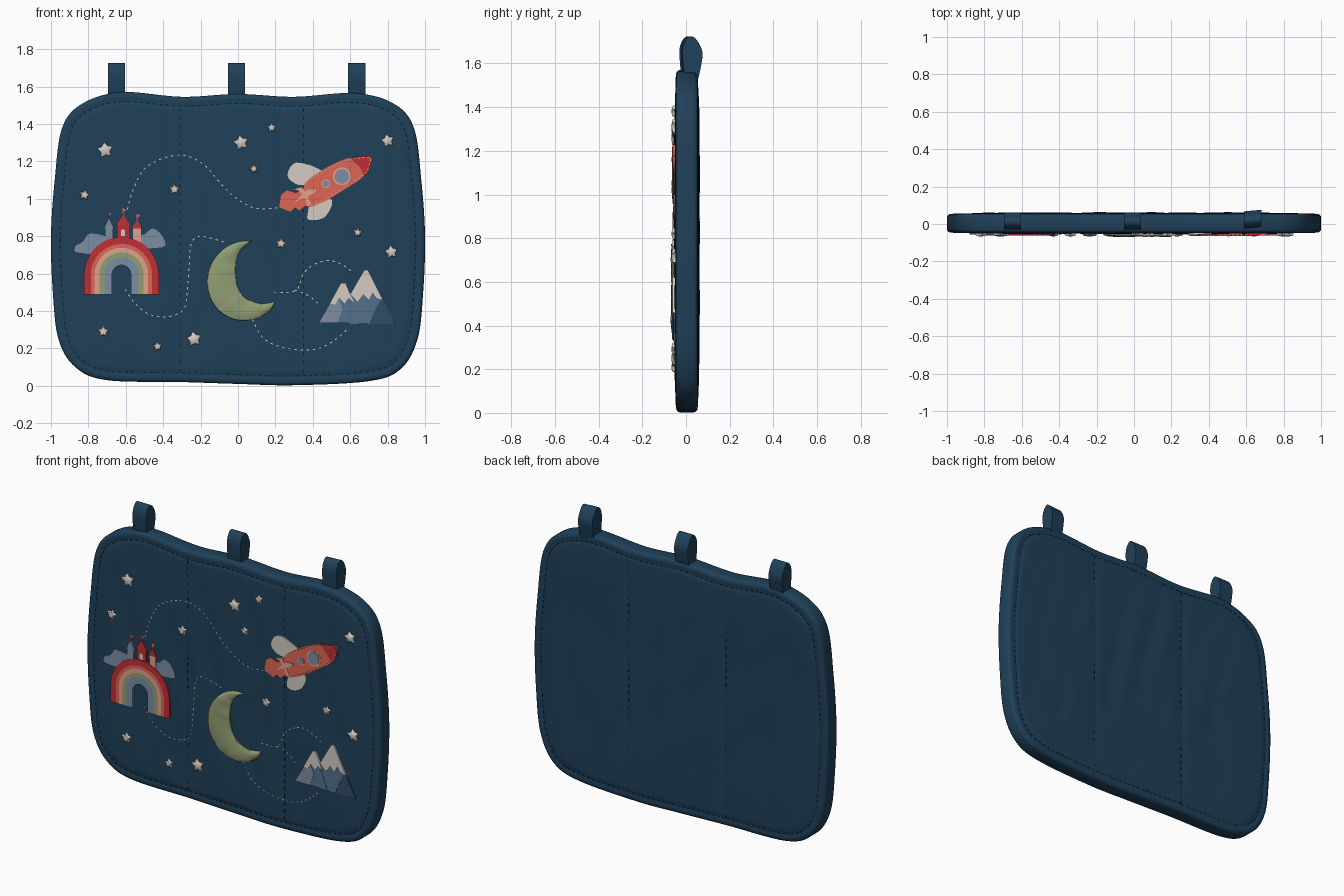
import bpy, bmesh, math, random
from mathutils import Vector, noise

random.seed(4)
if "Cube" in bpy.data.objects:
    bpy.data.objects.remove(bpy.data.objects["Cube"])


def material(name, *rgb):
    mat = bpy.data.materials.new(name)
    mat.use_nodes = True
    mat.diffuse_color = (*rgb, 1)
    shader = mat.node_tree.nodes["Principled BSDF"]
    shader.inputs["Base Color"].default_value = (*rgb, 1)
    shader.inputs["Roughness"].default_value = 0.9
    return mat


NAVY = material("navy cloth", .014, .052, .1)
THREAD = material("dark thread", .005, .014, .028)
CREAM = material("cream felt", .66, .6, .54)
RED = material("red felt", .52, .03, .035)
CORAL = material("coral felt", .72, .13, .09)
PEACH = material("peach felt", .74, .36, .27)
SAGE = material("sage felt", .28, .34, .17)
MIST = material("misty blue felt", .2, .27, .37)
SLATE = material("slate blue felt", .09, .16, .26)
DEEP = material("deep slate felt", .03, .075, .14)


def finish(name, bm, mat, angle=0.7):
    bmesh.ops.remove_doubles(bm, verts=bm.verts, dist=1e-4)
    bmesh.ops.recalc_face_normals(bm, faces=bm.faces)
    for f in bm.faces:
        f.smooth = True
    mesh = bpy.data.meshes.new(name)
    bm.to_mesh(mesh)
    bm.free()
    mesh.set_sharp_from_angle(angle=angle)
    mesh.materials.append(mat)
    obj = bpy.data.objects.new(name, mesh)
    bpy.context.collection.objects.link(obj)


def loft(name, rows, mat, closed=True, caps=False, angle=0.7):
    """Skin consecutive rows of 3D points."""
    bm = bmesh.new()
    grid = [[bm.verts.new(p) for p in row] for row in rows]
    n = len(rows[0])
    for a, b in zip(grid, grid[1:]):
        for i in range(n if closed else n - 1):
            j = (i + 1) % n
            bm.faces.new((a[i], a[j], b[j], b[i]))
    if caps:
        bm.faces.new(grid[0])
        bm.faces.new(grid[-1])
    finish(name, bm, mat, angle)


def smooth(pts, steps=6, closed=False):
    """Points in hundredths -> smooth path through them, in units."""
    p = [Vector(q) / 100 for q in pts]
    p = [p[-1]] + p + p[:2] if closed else [p[0]] + p + [p[-1]]
    path = []
    for a, b, c, d in zip(p, p[1:], p[2:], p[3:]):
        for k in range(steps):
            t = k / steps
            path.append((2 * b + (c - a) * t + (2 * a - 5 * b + 4 * c - d) * t * t
                         + (3 * b - a - 3 * c + d) * t ** 3) / 2)
    return path if closed else path + [p[-2]]


def offset(path, dist):
    """Shift a closed path sideways along its normals."""
    result = []
    for i, p in enumerate(path):
        t = (path[(i + 1) % len(path)] - path[i - 1]).normalized()
        result.append(p + Vector((t.y, -t.x)) * dist)
    return result


SEAMS = (-.31, .35)
MIDDLE = Vector((0, .78))


def depth(x, z, side):
    """Height of the quilted panel away from its middle plane."""
    edge = min(1, max(abs(x) / .94, abs(z - .78) / .73))
    bulge = 1 - edge ** 6
    wrinkle = .005 * noise.noise((x * 9 + z * 2, z * 2.5, side * 5))
    groove = sum(math.exp(-((x - s) / .025) ** 2) for s in SEAMS)
    return .047 + bulge * (.005 + wrinkle - .005 * groove)


def surface(p, side, lift=0):
    d = depth(p.x, p.y, side) + lift
    return Vector((p.x, -d if side < 0 else d + .008, p.y))


# Quilted body with a stitched rim
outline = smooth([(-62, 157), (-30, 154.5), (0, 156), (30, 154.5), (62, 156.5), (83, 151),
                  (94, 138), (98, 110), (100, 80), (99, 50), (96, 25), (87, 9), (70, 2.5),
                  (30, .3), (0, 1), (-30, 2), (-70, 3), (-87, 10), (-96, 25), (-99, 50),
                  (-100, 80), (-98, 110), (-94, 138), (-83, 151)], 9, True)
RIM = [(.06, .047), (.047, .041), (.033, .047), (.012, .044), (.003, .037), (0, .028)]


def half(side):
    inner, rows, count = offset(outline, .06), [], 40
    for k in range(count):
        rows.append([surface(MIDDLE + (p - MIDDLE) * k / count, side) for p in inner])
    for inset, y in RIM:
        y = -y if side < 0 else y + .008
        rows.append([Vector((p.x, y, p.y)) for p in offset(outline, inset)])
    return rows


loft("quilted_body", half(-1) + half(1)[::-1], NAVY, angle=1.2)

# Hanging loops
strap = smooth([(-1, 152), (-2, 162), (-1.8, 168), (.5, 171.5), (3, 170),
                (5.2, 165), (4.6, 159), (3, 152)], 5)
for name, x, shift in (("right", -.65, 0), ("middle", -.008, 0), ("left", .635, .01)):
    section = []
    for sign in (1, -1):
        edge = offset(strap, sign * .009)
        edge[0], edge[-1] = strap[0] + Vector((-sign * .009, 0)), strap[-1] + Vector((sign * .009, 0))
        section += edge[::sign]
    rows = [[(x + dx, p.x + shift + dx * shift * 9, p.y) for p in section] for dx in (-.046, .046)]
    loft(name + "_hanging_loop", rows, NAVY, caps=True)


def stitches(name, path, mat, side=-1, length=.02, gap=.014, width=.006, lift=.001):
    """Row of short raised thread dashes along a path."""
    bm = bmesh.new()
    travelled = 0
    for a, b in zip(path, path[1:]):
        step = (b - a).length
        while travelled < step:
            d = (b - a).normalized()
            mid, n = a + d * travelled, Vector((-d.y, d.x)) * width / 2
            corners = [mid + d * length * s / 2 + n * t for s, t in ((-1, -1), (1, -1), (1, 1), (-1, 1))]
            low = [bm.verts.new(surface(c, side, -.002)) for c in corners]
            top = [bm.verts.new(surface(c, side, lift + .001)) for c in corners]
            bm.faces.new(top)
            for i in range(4):
                bm.faces.new((low[i], low[i - 1], top[i - 1], top[i]))
            travelled += length + gap
        travelled -= step
    finish(name, bm, mat)


# Rim and seam stitching on both sides
for side, word in ((-1, "front"), (1, "back")):
    rim = offset(outline, .05)
    stitches(word + "_rim_stitching", rim + rim[:1], THREAD, side, lift=-.002)
    for x in SEAMS:
        stitches(word + "_seam_stitching", [Vector((x, .08)), Vector((x, 1.48))], THREAD, side, gap=.025,
                 width=.004)

# Dashed trails linking the pictures
TRAILS = [
    [(-59, 95), (-56, 105), (-50, 116), (-39, 122), (-28, 123), (-18, 118), (-10, 109), (-2, 101), (9, 95), (21, 95)],
    [(-60, 51), (-55, 44), (-47, 38), (-37, 37), (-29, 41), (-27, 52), (-26, 65), (-25, 76), (-20, 80), (-8, 77)],
    [(20, 50), (31, 51), (35, 60), (41, 65), (49, 67), (57, 64), (62, 60)],
    [(31, 51), (38, 48), (44, 43)],
    [(8, 35), (13, 26), (22, 21), (36, 19), (46, 21), (55, 27), (59, 31)]]
for trail in TRAILS:
    stitches("dashed_trail", smooth(trail), CREAM, length=.013, gap=.02, width=.005)


def patch(name, pts, mat, layer=0, curved=False):
    """Flat felt shape sewn to the front; points in hundredths."""
    path = smooth(pts, 5, True) if curved else [Vector(p) / 100 for p in pts]
    rows = [[(p.x, y, p.y) for p in path] for y in (-.047, -.057 - layer * .002)]
    loft(name, rows, mat, caps=True)


def disc(name, x, z, r, mat, layer):
    patch(name, [(x + r * math.cos(a * math.pi / 12), z + r * math.sin(a * math.pi / 12))
                 for a in range(24)], mat, layer)


# Padded stars
for x, z, r in [(-71, 126, 4.2), (1.6, 130, 4), (18, 138, 2.6), (8.5, 116, 2.4), (80, 131, 3.6),
                (-34, 105, 3), (-82, 102, 3), (23, 76, 3), (64, 82, 2.6), (82, 71.5, 3.6),
                (-72, 29, 3.2), (-43, 21, 2.6), (-23.5, 25, 4)]:
    turn = random.uniform(-.25, .25)
    rows = []
    for scale, y in ((1, .047), (1, .058), (.75, .064), (0, .067)):
        rows.append([])
        for k in range(10):
            reach = scale * r * (.6 if k % 2 else 1.05) / 100
            a = turn + k * math.pi / 5
            rows[-1].append((x / 100 + reach * math.sin(a), -y, z / 100 + reach * math.cos(a)))
    loft("padded_star", rows, CREAM)

# Padded crescent moon
outer = smooth([(7.5, 77.3), (0, 77), (-8, 73), (-14, 66), (-16.5, 57), (-15, 47),
                (-9, 39), (0, 35), (10, 36), (17, 40), (20, 45)])
inner = smooth([(7.5, 77.3), (3, 74), (0, 70), (-1.2, 64), (-1, 58), (0, 53),
                (3, 48), (7, 45.5), (12, 44), (16, 44.3), (20, 45)])
rows = []
for t, y in ((0, .047), (.02, .06), (.2, .066), (.4, .068), (.6, .068), (.8, .066), (.98, .06), (1, .047)):
    line = [o.lerp(i, t) for o, i in zip(outer, inner)]
    rows.append([(p.x, -y - .004 * noise.noise((p.x * 22, p.y * 22, 1)), p.y) for p in line])
loft("crescent_moon", rows, SAGE, closed=False, angle=1)

# Clouds behind the rainbow
patch("right_cloud", [(-86, 71), (-87, 75), (-83, 77), (-80, 81), (-75, 81), (-70, 79), (-68, 71)], MIST, 0, True)
patch("left_cloud", [(-56, 74), (-55, 80), (-50, 81), (-46, 84), (-42, 82), (-39, 77), (-41, 74)], MIST, 0, True)

# Castle with three towers
for name, x, w, low, eave, tip, wall in (("right", -69, 2.2, 75, 84, 90, MIST), ("left", -54, 2.2, 75, 84, 89, PEACH),
                                         ("middle", -61.5, 3.2, 77, 86, 92, RED)):
    patch(name + "_tower", [(x - w, low), (x + w, low), (x + w, eave), (x - w, eave)], wall, 1)
    patch(name + "_tower_roof", [(x - w - .6, eave), (x + w + .6, eave), (x, tip)], MIST if wall == MIST else RED, 2)
    patch(name + "_flag", [(x - .3, tip - 1), (x + .3, tip - 1), (x + .3, tip + 1), (x + 2, tip + 2),
                           (x - .3, tip + 3)], CORAL, 1)
patch("castle_door", [(-62.6, 80), (-60.4, 80), (-60.4, 83), (-61.5, 84), (-62.6, 83)], CREAM, 2)

# Rainbow bands, outermost first
RADII = [(.2, RED), (.163, CORAL), (.143, PEACH), (.118, SAGE), (.092, MIST), (.05, None)]
for (big, mat), (small, _) in zip(RADII, RADII[1:]):
    rows = []
    for r, y in ((big, .047), (big, .062), (small, .062), (small, .047)):
        arc = [(-.623 + r * math.cos(a * math.pi / 24), -y, .595 + r * math.sin(a * math.pi / 24))
               for a in range(25)]
        rows.append([(arc[0][0], -y, .487)] + arc + [(arc[-1][0], -y, .487)])
    loft("rainbow_band", rows + rows[:1], mat, closed=False)

# Rocket
hull = [(35, 106.7), (43, 114), (54, 120), (61, 122), (70.6, 122.7), (71, 118), (67.4, 112), (54.5, 103.5),
        (45, 98), (36, 96)]
patch("upper_fin", [(27, 111), (28, 117), (33, 119.5), (43, 116), (45, 113), (35, 107)], CREAM, 0, True)
patch("lower_fin", [(37, 90), (39, 97), (49, 100), (50, 96), (46, 90), (40, 88.5)], CREAM, 0, True)
patch("rocket_flame", [(22, 95.5), (23, 102), (26, 104.5), (31, 103), (36, 106), (38, 98), (33, 93.5),
                       (30.5, 95.5), (28, 93)], CORAL, 0)
patch("rocket_hull", hull, CORAL, 1, True)
patch("rocket_nose", [(60, 121.8), (66, 123), (70.6, 122.7), (71.2, 118), (67.6, 112), (65, 117)], RED, 2)
patch("rocket_tail_band", [(29, 105), (33, 104), (36, 100), (37, 96), (39, 97), (37, 102), (34, 106.5)], PEACH, 2)
patch("middle_fin", [(30, 98), (41, 103), (42, 105), (37, 105)], PEACH, 3)
for x, z, r in ((55.5, 112, 4.8), (47, 108, 2.3)):
    disc("window_ring", x, z, r, PEACH, 2)
    disc("window_glass", x, z, r * .8, MIST, 3)
stitches("rocket_stitching", offset(smooth(hull, 5, True), .008), PEACH, length=.012, gap=.012, width=.004, lift=.011)

# Snowy mountains
patch("far_mountain", [(59, 33), (84, 33), (69.5, 61.5), (67.5, 61.5), (59, 47)], DEEP, 0)
patch("far_slope", [(59, 33), (70, 33), (74, 42), (77, 47), (69, 56), (59, 46)], SLATE, 1)
patch("far_snow", [(60, 49), (67.5, 62), (69.5, 62), (77.5, 46), (74, 47), (72, 50), (70, 46), (67, 49),
                   (64, 45)], CREAM, 2)
patch("near_mountain", [(43, 33.5), (65, 33.5), (57, 54.5), (55, 54.5)], SLATE, 2)
patch("near_slope", [(43, 33.5), (53, 33.5), (56, 41), (53, 48), (51, 47)], MIST, 3)
patch("near_snow", [(49, 44), (55, 55), (57.5, 55), (62, 44.5), (59, 47), (57, 44), (54, 47), (52, 43.5)], CREAM, 4)
